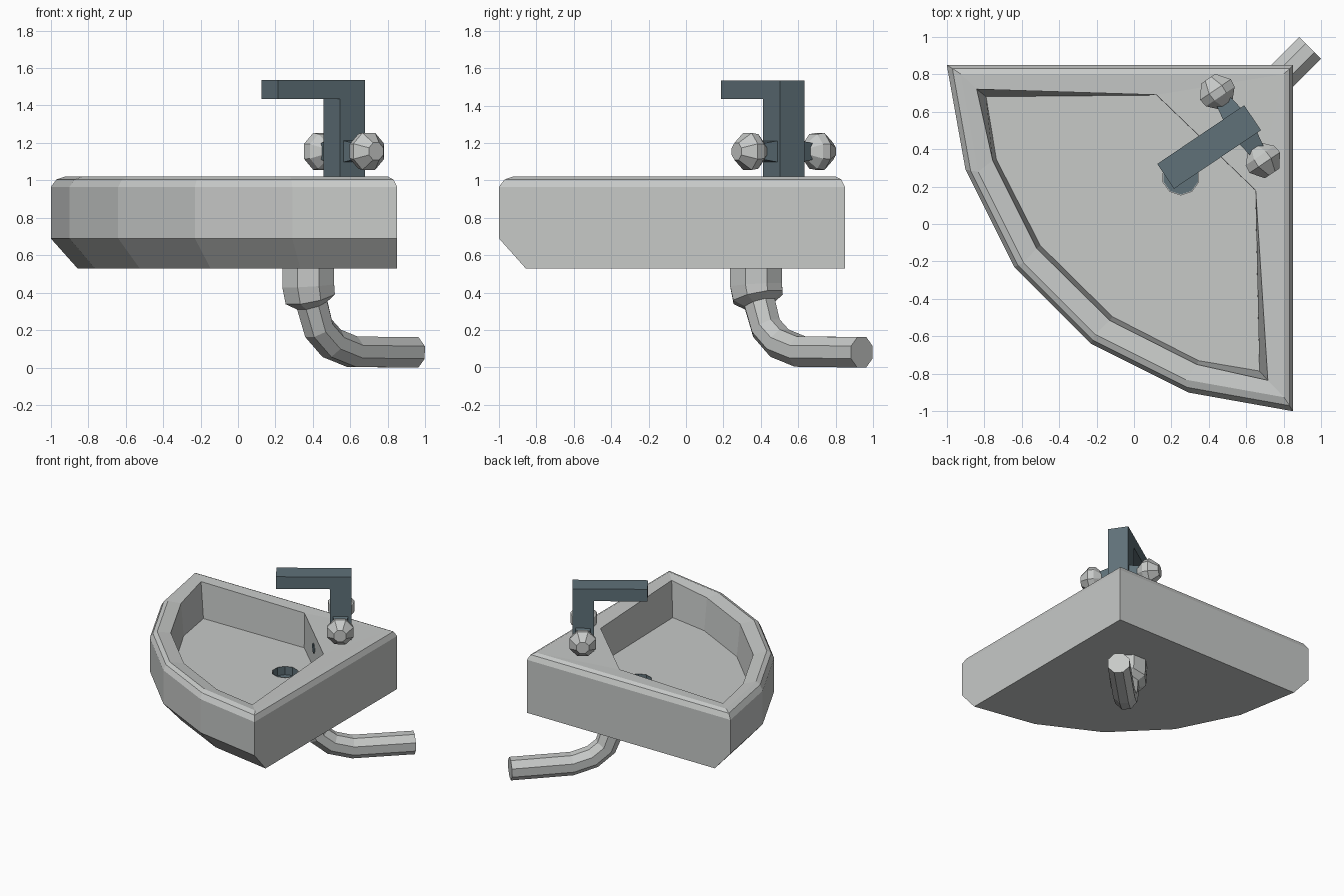
import bpy, bmesh, math
from mathutils import Vector

if "Cube" in bpy.data.objects:
    bpy.data.objects.remove(bpy.data.objects["Cube"])


def material(name, rgb):
    m = bpy.data.materials.new(name)
    m.diffuse_color = (*rgb, 1)
    m.use_nodes = True
    m.node_tree.nodes["Principled BSDF"].inputs["Base Color"].default_value = m.diffuse_color
    return m


GREY = material("pale_grey_ceramic", (0.57, 0.585, 0.575))
TEAL = material("dark_blue_grey_metal", (0.115, 0.165, 0.19))


def finish(name, bm, mat):
    bmesh.ops.recalc_face_normals(bm, faces=bm.faces)
    me = bpy.data.meshes.new(name)
    bm.to_mesh(me)
    bm.free()
    me.materials.append(mat)
    ob = bpy.data.objects.new(name, me)
    bpy.context.collection.objects.link(ob)
    return ob


def skin(bm, rings, cap_start=True, cap_end=True):
    """Join equal-sized vertex rings with quads."""
    for a, b in zip(rings, rings[1:]):
        for i in range(len(a)):
            j = (i + 1) % len(a)
            bm.faces.new((a[i], a[j], b[j], b[i]))
    if cap_start:
        bm.faces.new(rings[0])
    if cap_end:
        bm.faces.new(rings[-1])


def sweep(name, path, side, mat, n=8, cap_start=True, cap_end=True):
    """Tube along (point, radius) pairs lying in a plane with normal `side`."""
    bm = bmesh.new()
    pts = [Vector(p) for p, r in path]
    rings = []
    for i, (p, r) in enumerate(path):
        t = (pts[min(i + 1, len(pts) - 1)] - pts[max(i - 1, 0)]).normalized()
        u = t.cross(side).normalized()
        rings.append([bm.verts.new(pts[i] + r * (math.cos(a) * side + math.sin(a) * u))
                      for a in (2 * math.pi * (k + 0.5) / n for k in range(n))])
    skin(bm, rings, cap_start, cap_end)
    return finish(name, bm, mat)


# Basin: quarter-round body with a chamfered base, rounded rim and sunken bowl
OUT = [(-1, .85), (.85, .85), (.85, -1), (.29, -.9), (-.23, -.64), (-.64, -.23), (-.9, .29)]
bm = bmesh.new()


def outline(scale, c, z):
    return [bm.verts.new((c + (x - c) * scale, c + (y - c) * scale, z)) for x, y in OUT]


rings = [outline(.923, .853, .53), outline(1, .853, .69), outline(1, .12, .965),
         outline(1 - .02 / .75, .12, 1.005), outline(1 - .05 / .75, .12, 1.02)]
skin(bm, rings, cap_end=False)
lip = [bm.verts.new(p) for p in (
    (-.84, .72, 1.01), (.12, .69, 1.02), (.65, .18, 1.02), (.715, -.835, 1.01),
    (.335, -.75, 1.0), (-.13, -.515, 1.0), (-.52, -.13, 1.0), (-.755, .34, 1.0))]
FLOOR = .735
bowl = [bm.verts.new((x, y, FLOOR)) for x, y in (
    (-.79, .68), (.12, .688), (.648, .18), (.67, -.785),
    (.345, -.73), (-.115, -.495), (-.5, -.115), (-.735, .345))]
top = rings[-1]
bm.faces.new((top[0], top[1], lip[1], lip[0]))
bm.faces.new((top[1], lip[2], lip[1]))
for i in range(1, 7):
    j = (i + 1) % 7
    bm.faces.new((top[i], top[j], lip[(i + 2) % 8], lip[i + 1]))
skin(bm, [lip, bowl], cap_start=False)
basin = finish("basin", bm, GREY)

# Drain: cut a recess in the bowl floor and line it with metal
DX, DY = .25, .255
across = Vector((1, 0, 0))
cutter = sweep("drain_cutter", [((DX, DY, FLOOR - .07), .1), ((DX, DY, FLOOR + .1), .1)],
               across, GREY, 10)
cutter.hide_render = True
cutter.hide_viewport = True
cut = basin.modifiers.new("drain_hole", "BOOLEAN")
cut.object = cutter
cut.operation = 'DIFFERENCE'
cut.solver = 'EXACT'
sweep("drain_lining", [((DX, DY, FLOOR - .065), .097), ((DX, DY, FLOOR + .003), .097)],
      across, TEAL, 10, cap_end=False)

# Overflow plate on the diagonal bowl wall
diag = Vector((1, 1, 0)).normalized()
side = Vector((1, -1, 0)).normalized()
oc = Vector((.385, .435, .9))
sweep("overflow_plate", [(oc - diag * .006, .04), (oc + diag * .003, .04)], side, TEAL)

# Waste pipe: wide collar, then an elbow running to the back corner
pipe = [(.375, .55, .15), (.375, .44, .15), (.385, .375, .145), (.395, .34, .09), (.43, .21, .088),
        (.5, .13, .088), (.61, .085, .088), (.94, .081, .088)]
sweep("waste_pipe", [((s, s, z), r) for s, z, r in pipe], side, GREY)

# Tap: square column and spout as one L-shaped profile
D = Vector((.83, .56, 0)).normalized()
E = Vector((D.y, -D.x, 0))
C = Vector((.567, .523, 0))
prof = [(-.08, 1.0), (.08, 1.0), (.08, 1.535), (-.48, 1.535), (-.48, 1.435), (-.08, 1.435)]
bm = bmesh.new()
skin(bm, [[bm.verts.new(C + D * s + E * w + Vector((0, 0, z))) for s, z in prof]
          for w in (-.08, .08)])
finish("tap_spout", bm, TEAL)

# Handles: tapered metal stem with a faceted knob on both sides
for name, sgn in (("front", 1), ("back", -1)):
    def at(d):
        return C + E * sgn * d + Vector((0, 0, 1.155))
    sweep(name + "_handle_stem", [(at(.06), .085), (at(.165), .06)], D, TEAL, 4)
    sweep(name + "_handle_knob", [(at(d), r) for d, r in
          ((.14, .05), (.19, .1), (.235, .107), (.305, .05))], D, GREY)
